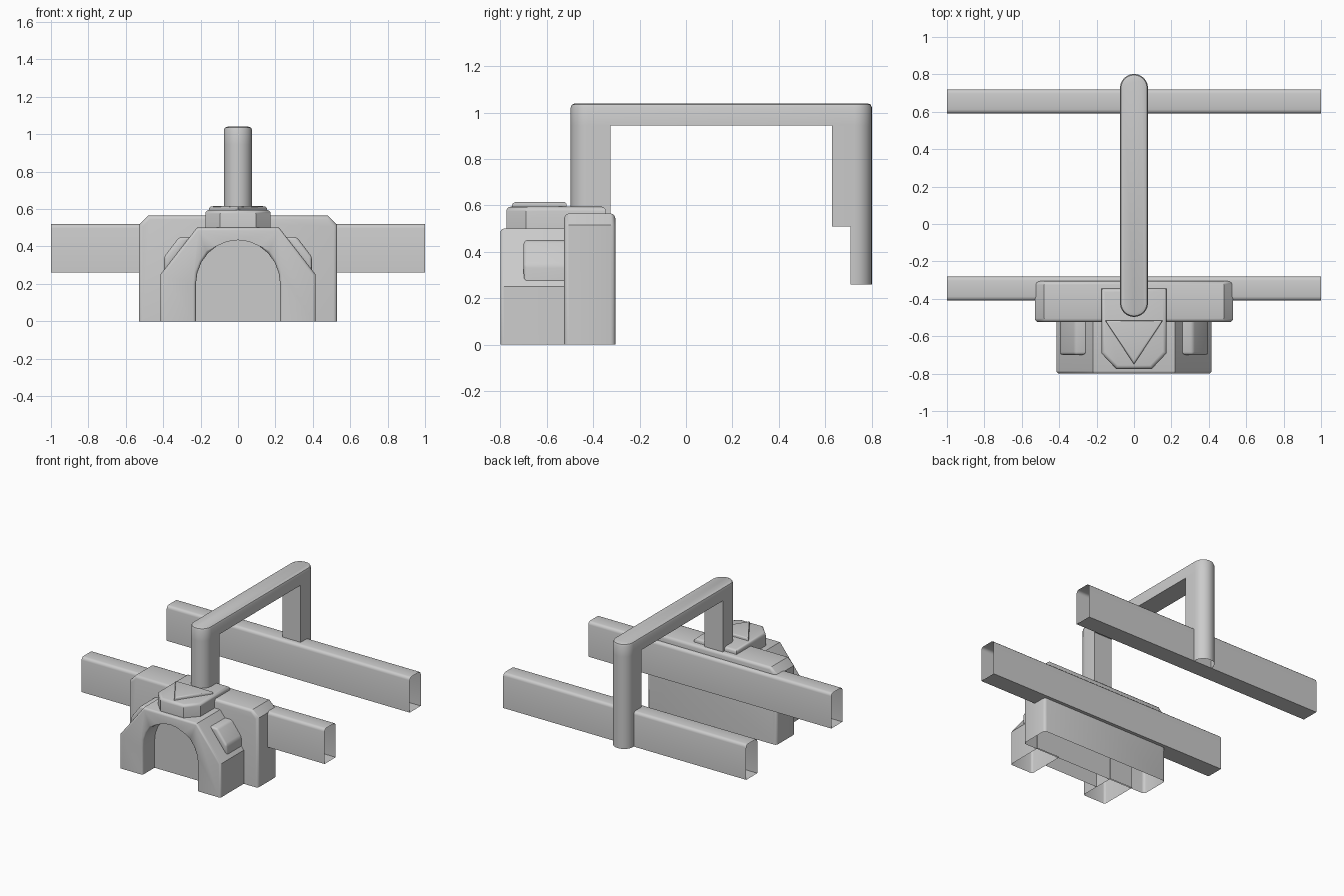
import bpy, bmesh, math
from mathutils import Vector

if "Cube" in bpy.data.objects:
    bpy.data.objects.remove(bpy.data.objects["Cube"])

grey = bpy.data.materials.new("light_grey")
grey.use_nodes = True
GREY = (0.6, 0.6, 0.6, 1)
grey.diffuse_color = GREY
grey.node_tree.nodes["Principled BSDF"].inputs["Base Color"].default_value = GREY

PLACE = {
    "x": lambda a, b, t: Vector((t, a, b)),
    "y": lambda a, b, t: Vector((a, t, b)),
    "z": lambda a, b, t: Vector((a, b, t)),
}


def prism(name, outline, axis, lo, hi, bevel=0, rule=None, is_open=None, segments=3):
    """Extrude an outline along an axis, remove open faces, round chosen edges."""
    bm = bmesh.new()
    face = bm.faces.new([bm.verts.new(PLACE[axis](a, b, lo)) for a, b in outline])
    ext = bmesh.ops.extrude_face_region(bm, geom=[face], use_keep_orig=True)
    verts = [g for g in ext["geom"] if isinstance(g, bmesh.types.BMVert)]
    bmesh.ops.translate(bm, verts=verts, vec=PLACE[axis](0, 0, hi - lo))
    bmesh.ops.recalc_face_normals(bm, faces=bm.faces)
    bm.normal_update()
    if is_open:
        gone = [f for f in bm.faces if is_open(f.normal)]
        bmesh.ops.delete(bm, geom=gone, context="FACES")
    if bevel:
        edges = [e for e in bm.edges if not e.is_boundary
                 and rule(e.verts[0].co, e.verts[1].co)]
        bmesh.ops.bevel(bm, geom=edges, offset=bevel, segments=segments,
                        profile=0.5, affect="EDGES", clamp_overlap=True)
    mesh = bpy.data.meshes.new(name)
    bm.to_mesh(mesh)
    bm.free()
    mesh.materials.append(grey)
    obj = bpy.data.objects.new(name, mesh)
    bpy.context.collection.objects.link(obj)
    bpy.ops.object.select_all(action="DESELECT")
    obj.select_set(True)
    bpy.context.view_layer.objects.active = obj
    bpy.ops.object.shade_smooth_by_angle(angle=math.radians(35))
    return obj


def mirrored(half):
    """Close a right-hand half outline with its mirror image."""
    return half + [(-a, b) for a, b in reversed(half)]


def arc(cy, r, start, end, n=12):
    angles = [math.radians(start + (end - start) * i / n) for i in range(n + 1)]
    return [(r * math.cos(t), cy + r * math.sin(t)) for t in angles]


def at(i, value):
    return lambda p, q: abs(p[i] - value) < 1e-4 and abs(q[i] - value) < 1e-4


def downward(n):
    return n.z < -0.9


# Two hollow rails with rounded upper edges
for name, y in (("front_rail", -0.345), ("back_rail", 0.655)):
    prism(name, [(y - 0.065, 0.26), (y + 0.065, 0.26), (y + 0.065, 0.52), (y - 0.065, 0.52)],
          "x", -1, 1, 0.022,
          lambda p, q: abs(p.x - q.x) > 1 and p.z > 0.4, lambda n: abs(n.x) > 0.9)

# Handle: rounded bar and two D-shaped legs
R = 0.075
back_end, front_end = arc(0.727, R, 0, 180), arc(-0.422, R, 180, 360)
prism("handle_bar", back_end + front_end, "z", 0.945, 1.04, 0.018, at(2, 1.04), segments=2)
prism("handle_front_leg", front_end + [(R, -0.325), (-R, -0.325)], "z", 0.5, 0.95)
prism("handle_back_leg", back_end + [(-R, 0.63), (R, 0.63)], "z", 0.51, 0.95)
prism("handle_back_foot", back_end + [(-R, 0.71), (R, 0.71)], "z", 0.26, 0.52,
      is_open=downward)

# Clamp block around the front rail
prism("clamp_block", mirrored([(0.53, 0), (0.53, 0.515), (0.48, 0.565)]), "y", -0.525, -0.305,
      0.02, lambda p, q: at(1, -0.525)(p, q) or at(1, -0.305)(p, q), downward)

# Arched body with a recessed panel
opening = [(0.225, 0)] + [(a, 0.2 + b * 1.04) for a, b in arc(0, 0.225, 0, 180)] + [(-0.225, 0)]
body = [(-0.415, 0), (-0.415, 0.25), (-0.22, 0.5), (0.22, 0.5), (0.415, 0.25), (0.415, 0)]
prism("arched_body", body + opening, "y", -0.8, -0.515, 0.015, at(1, -0.8), downward)
prism("recess_panel", opening, "y", -0.66, -0.52, is_open=downward)

# Raised pads on the sloping shoulders
for name, s in (("left_pad", 1), ("right_pad", -1)):
    pad = [(0.25, 0.45), (0.315, 0.45), (0.395, 0.345), (0.395, 0.265)]
    prism(name, [(s * a, b) for a, b in pad], "y", -0.7, -0.515, 0.015,
          lambda p, q: at(1, -0.7)(p, q) or (abs(p.y - q.y) > 0.1 and p.z > 0.3))

# Cap plate with chamfered front corners and a raised arrow
prism("cap_plate", mirrored([(0.095, -0.775), (0.175, -0.69), (0.175, -0.345)]),
      "z", 0.49, 0.595, 0.02, at(2, 0.595))
prism("cap_arrow", [(-0.155, -0.515), (0, -0.75), (0.155, -0.515)], "z", 0.58, 0.615,
      0.012, at(2, 0.615))
